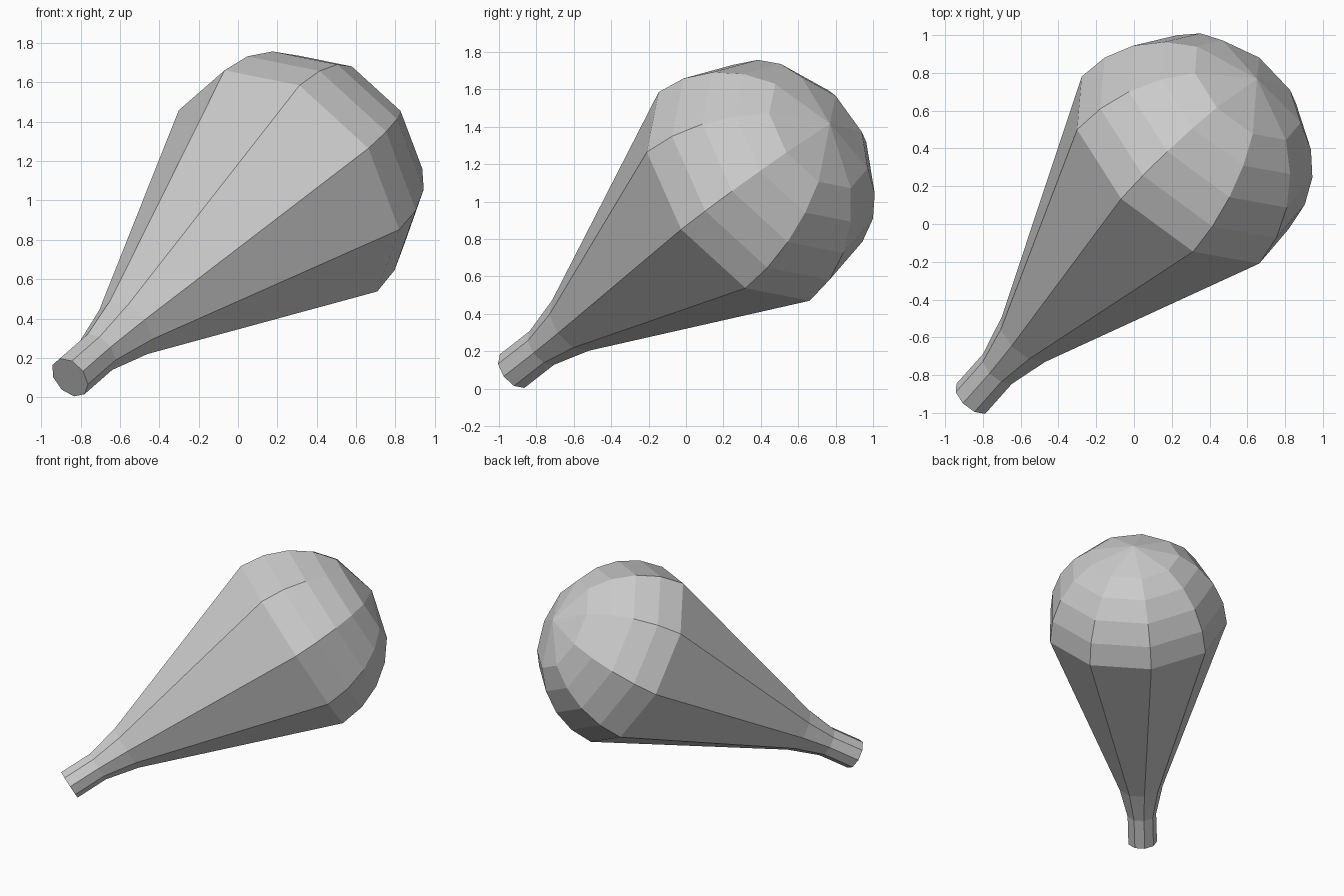
import bpy, bmesh
from math import sin, cos, tau, radians
from mathutils import Vector

if "Cube" in bpy.data.objects:
    bpy.data.objects.remove(bpy.data.objects["Cube"])

SIDES, R = 9, 0.70
base = Vector((-0.855, -0.92, 0.10))
axis = Vector((0.575, 0.645, 0.503)).normalized()
u = Vector((0.422, -0.527, 0.205))
u = (u - axis * u.dot(axis)).normalized()   # direction of one ridge
v = axis.cross(u)

# Profile along the axis: straight neck, flare, cone, rounded dome
profile = [(0, 0.113), (0.246, 0.113), (0.492, 0.17)]
profile += [(1.918 + R * sin(radians(a)), R * cos(radians(a))) for a in (0, 15, 30, 45, 60)]

bm = bmesh.new()
rings = []
for s, r in profile:
    rings.append([bm.verts.new(base + axis * s + (u * cos(i * tau / SIDES) + v * sin(i * tau / SIDES)) * r)
                  for i in range(SIDES)])
for a, b in zip(rings, rings[1:]):
    for i in range(SIDES):
        j = (i + 1) % SIDES
        bm.faces.new((a[i], a[j], b[j], b[i]))

# Flat neck end and dome tip fan
bm.faces.new(rings[0][::-1])
tip = bm.verts.new(base + axis * (1.918 + R))
for i in range(SIDES):
    bm.faces.new((rings[-1][i], rings[-1][(i + 1) % SIDES], tip))
bmesh.ops.recalc_face_normals(bm, faces=bm.faces)

mesh = bpy.data.meshes.new("bulb")
bm.to_mesh(mesh)
bm.free()
bulb = bpy.data.objects.new("bulb", mesh)
bpy.context.collection.objects.link(bulb)
